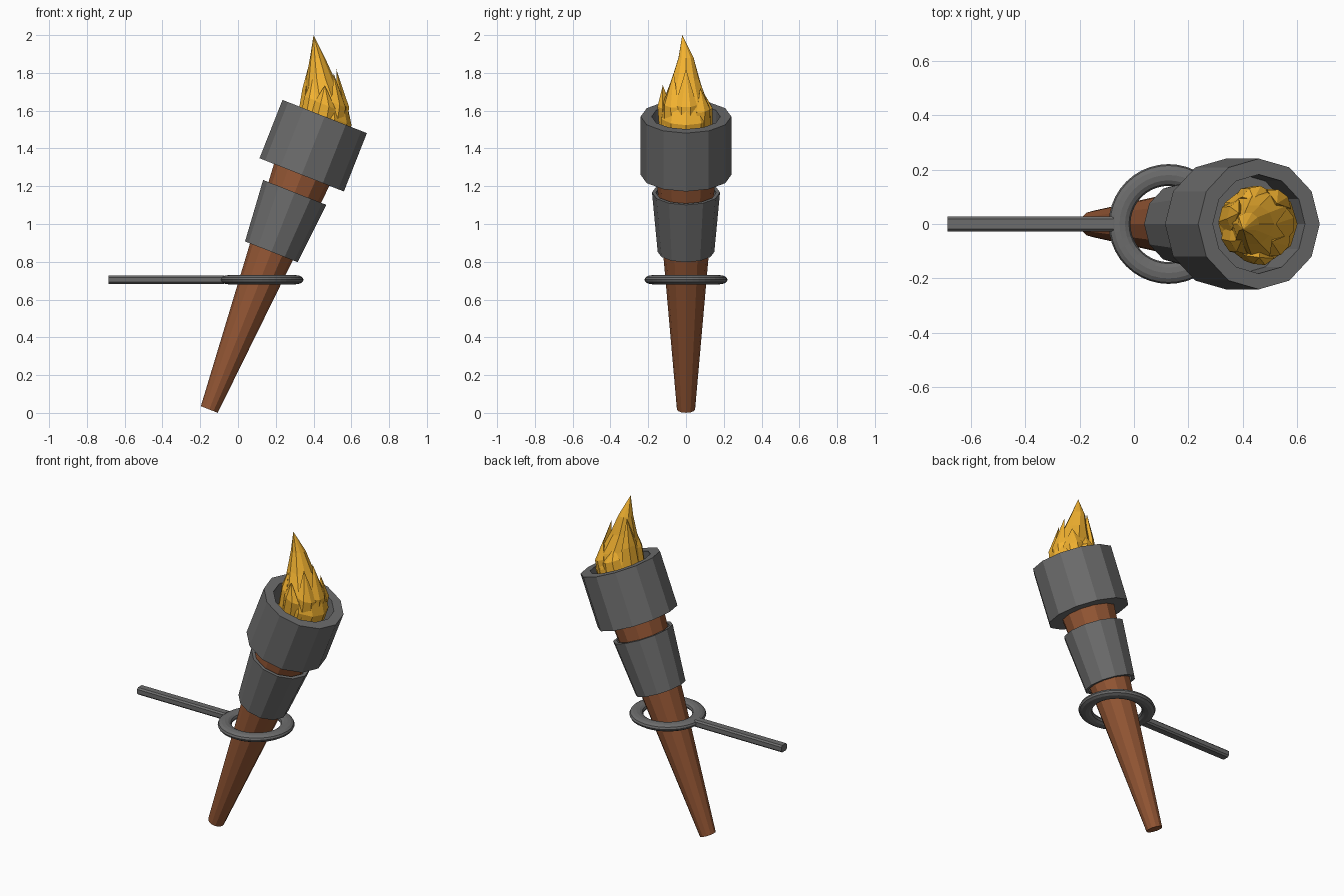
import bpy, bmesh, math, random
from mathutils import Vector, Matrix

if "Cube" in bpy.data.objects:
    bpy.data.objects.remove(bpy.data.objects["Cube"])

random.seed(4)
TILT = math.radians(21.5)
BASE = Vector((-0.152, 0, 0.018))
AXIS = Matrix.Translation(BASE) @ Matrix.Rotation(TILT, 4, 'Y')


def material(name, color):
    m = bpy.data.materials.new(name)
    m.diffuse_color = (*color, 1)
    m.use_nodes = True
    m.node_tree.nodes["Principled BSDF"].inputs["Base Color"].default_value = m.diffuse_color
    return m


def finish(name, bm, mat=None, matrix=None):
    bmesh.ops.recalc_face_normals(bm, faces=bm.faces)
    me = bpy.data.meshes.new(name)
    bm.to_mesh(me)
    bm.free()
    ob = bpy.data.objects.new(name, me)
    bpy.context.collection.objects.link(ob)
    if mat:
        me.materials.append(mat)
    if matrix:
        ob.matrix_world = matrix
    return ob


def lathe(name, profile, n=12, closed=False, mat=None):
    """Revolve (radius, height) points about the tilted torch axis."""
    bm = bmesh.new()
    rings = [[bm.verts.new((r * math.cos(2 * math.pi * i / n),
                            r * math.sin(2 * math.pi * i / n), h))
              for i in range(n)] for r, h in profile]
    pairs = list(zip(rings, rings[1:]))
    if closed:
        pairs.append((rings[-1], rings[0]))
    else:
        bm.faces.new(rings[0])
        bm.faces.new(rings[-1])
    for a, b in pairs:
        for i in range(n):
            j = (i + 1) % n
            bm.faces.new((a[i], a[j], b[j], b[i]))
    return finish(name, bm, mat, AXIS)


def loft(bm, rings, tip):
    """Skin rings of points and close them to a tip."""
    rings = [[bm.verts.new(p) for p in ring] for ring in rings]
    n = len(rings[0])
    bm.faces.new(rings[0])
    for a, b in zip(rings, rings[1:]):
        for i in range(n):
            j = (i + 1) % n
            bm.faces.new((a[i], a[j], b[j], b[i]))
    t = bm.verts.new(tip)
    for i in range(n):
        bm.faces.new((rings[-1][i], rings[-1][(i + 1) % n], t))


wood = material("wood", (0.30, 0.095, 0.035))
gold = material("flame", (0.90, 0.45, 0.03))
iron = material("iron", (0.15, 0.15, 0.15))

# Wooden shaft, metal sleeve and cup share the tilted axis
lathe("handle", [(0.048, 0), (0.168, 1.46)], mat=wood)
lathe("sleeve", [(0.150, 0.897), (0.180, 1.235), (0.160, 1.235), (0.130, 0.897)],
      closed=True, mat=iron)
lathe("cup", [(0.14, 1.335), (0.240, 1.335), (0.240, 1.667), (0.182, 1.667), (0.182, 1.5),
              (0.05, 1.5)], mat=iron)

# Flame core: narrowing rings that drift toward the tip
bm = bmesh.new()
core = [(0.435, 1.46, 0.134, 21), (0.473, 1.57, 0.136, 20), (0.468, 1.66, 0.118, 12),
        (0.44, 1.77, 0.076, 6), (0.42, 1.88, 0.042, 0)]
rings = []
for k, (x, z, r, tilt) in enumerate(core):
    rot = Matrix.Rotation(math.radians(tilt), 3, 'Y')
    ring = []
    for i in range(10):
        a = 2 * math.pi * i / 10
        rr = r * (random.uniform(0.92, 1.04) if k > 1 else 1)
        ring.append(Vector((x, 0, z)) + rot @ Vector((rr * math.cos(a), rr * math.sin(a), 0)))
    rings.append(ring)
loft(bm, rings, (0.40, -0.02, 2.0))

# Flame tongues: (angle around the core, tip position)
tongues = [(0, (0.52, 0.0, 1.82)), (55, (0.525, 0.075, 1.72)), (100, (0.44, 0.09, 1.70)),
           (165, (0.385, 0.04, 1.88)), (215, (0.395, -0.06, 1.77)),
           (265, (0.46, -0.123, 1.735)), (315, (0.505, -0.065, 1.80))]
rot = Matrix.Rotation(TILT, 3, 'Y')
for ang, tip in tongues:
    a = math.radians(ang)
    out = rot @ Vector((math.cos(a), math.sin(a), 0))
    side = rot @ Vector((-math.sin(a), math.cos(a), 0))
    low = Vector((0.44, 0, 1.48)) + out * 0.095
    tip = Vector(tip)
    mid = Vector((0.473, 0, 1.57)).lerp(tip, 0.35) + out * 0.078
    rings = [[c + side * w, c + side * w * 0.4 + out * d, c - side * w * 0.4 + out * d,
              c - side * w, c - out * 0.04]
             for c, w, d in ((low, 0.07, 0.042), (mid, 0.058, 0.028))]
    loft(bm, rings, tip)
finish("flame", bm, gold)

# Wall bracket: flattened ring
bpy.ops.mesh.primitive_torus_add(major_segments=40, minor_segments=12, major_radius=0.18,
                                 minor_radius=0.040, location=(0.127, 0, 0.705))
ring = bpy.context.object
ring.name = "bracket_ring"
ring.scale.z = 0.6
ring.data.materials.append(iron)

# Wall bracket: straight rod with chamfered edges
bm = bmesh.new()
bmesh.ops.create_cube(bm, size=1, matrix=Matrix.Translation((-0.38, 0, 0.705))
                      @ Matrix.Diagonal((0.61, 0.056, 0.044, 1)))
long_edges = [e for e in bm.edges if abs(e.verts[0].co.x - e.verts[1].co.x) > 0.3]
bmesh.ops.bevel(bm, geom=long_edges, offset=0.009, segments=1, affect='EDGES')
finish("bracket_rod", bm, iron)
